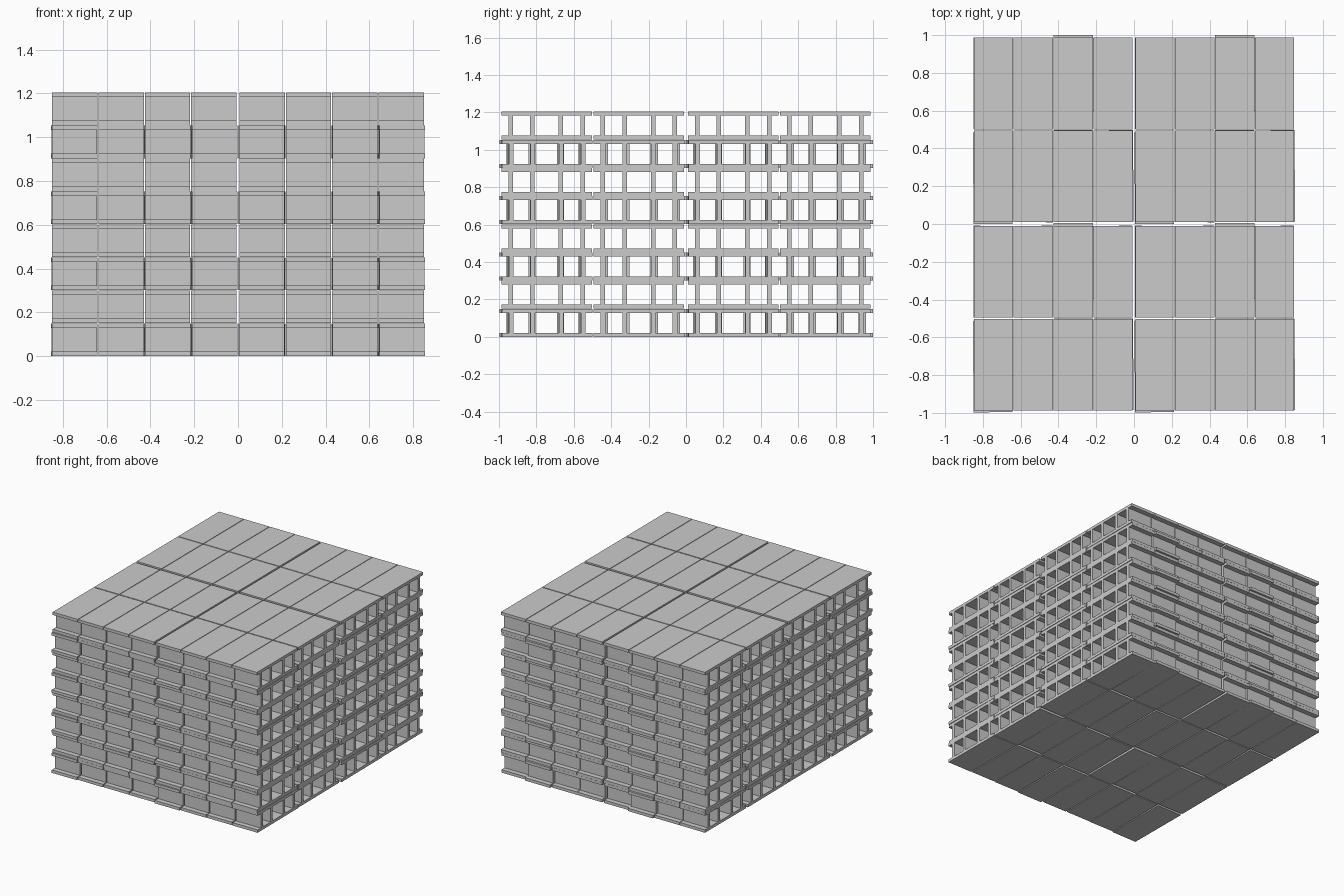
import bpy, bmesh
from math import radians

if "Cube" in bpy.data.objects:
    bpy.data.objects.remove(bpy.data.objects["Cube"])

WIDTH, LENGTH, HEIGHT, PLATE = 0.207, 0.485, 0.150, 0.0215
LAYER = 0.1506


def block_mesh():
    """Hollow block: two plates joined by four webs, extruded along x."""
    half = [0.064, 0.088, 0.180, 0.205, LENGTH / 2]
    ys = [-v for v in reversed(half)] + half
    zs = [0, PLATE, HEIGHT - PLATE, HEIGHT]
    webs = {1, 3, 5, 7}
    bm = bmesh.new()
    grid = {(i, j): bm.verts.new((-WIDTH / 2, y, z))
            for i, y in enumerate(ys) for j, z in enumerate(zs)}
    for i in range(len(ys) - 1):
        for j in range(3):
            if j != 1 or i in webs:
                bm.faces.new([grid[i, j], grid[i + 1, j],
                              grid[i + 1, j + 1], grid[i, j + 1]])
    res = bmesh.ops.extrude_face_region(bm, geom=bm.faces[:], use_keep_orig=True)
    moved = [g for g in res["geom"] if isinstance(g, bmesh.types.BMVert)]
    bmesh.ops.translate(bm, verts=moved, vec=(WIDTH, 0, 0))
    bmesh.ops.recalc_face_normals(bm, faces=bm.faces[:])
    mesh = bpy.data.meshes.new("hollow_block")
    bm.to_mesh(mesh)
    bm.free()
    return mesh


# Small misplacements (dx, dy, degrees) of every other layer, repeating per group
SHIFT = [
    [(-.003, -.009, .4), (.001, 0, -.2), (0, .003, .3), (.003, .002, .4)],
    [(-.001, 0, -.2), (0, 0, .3), (0, .014, 0), (-.003, 0, .4)],
]
mesh = block_mesh()

# Stack: eight layers, four rows, two groups of four columns
for layer in range(8):
    for row, y in enumerate((-0.745, -0.252, 0.252, 0.744)):
        for group, gx in enumerate((-0.4275, 0.4275)):
            for col in range(4):
                dx, dy, rot = SHIFT[row % 2][col] if layer % 2 == 0 else (0, 0, 0)
                ob = bpy.data.objects.new(
                    f"block_{layer}_{row}_{group * 4 + col}", mesh)
                ob.location = (gx + (col - 1.5) * 0.2115 + dx, y + dy, layer * LAYER)
                ob.rotation_euler.z = radians(rot)
                bpy.context.collection.objects.link(ob)
